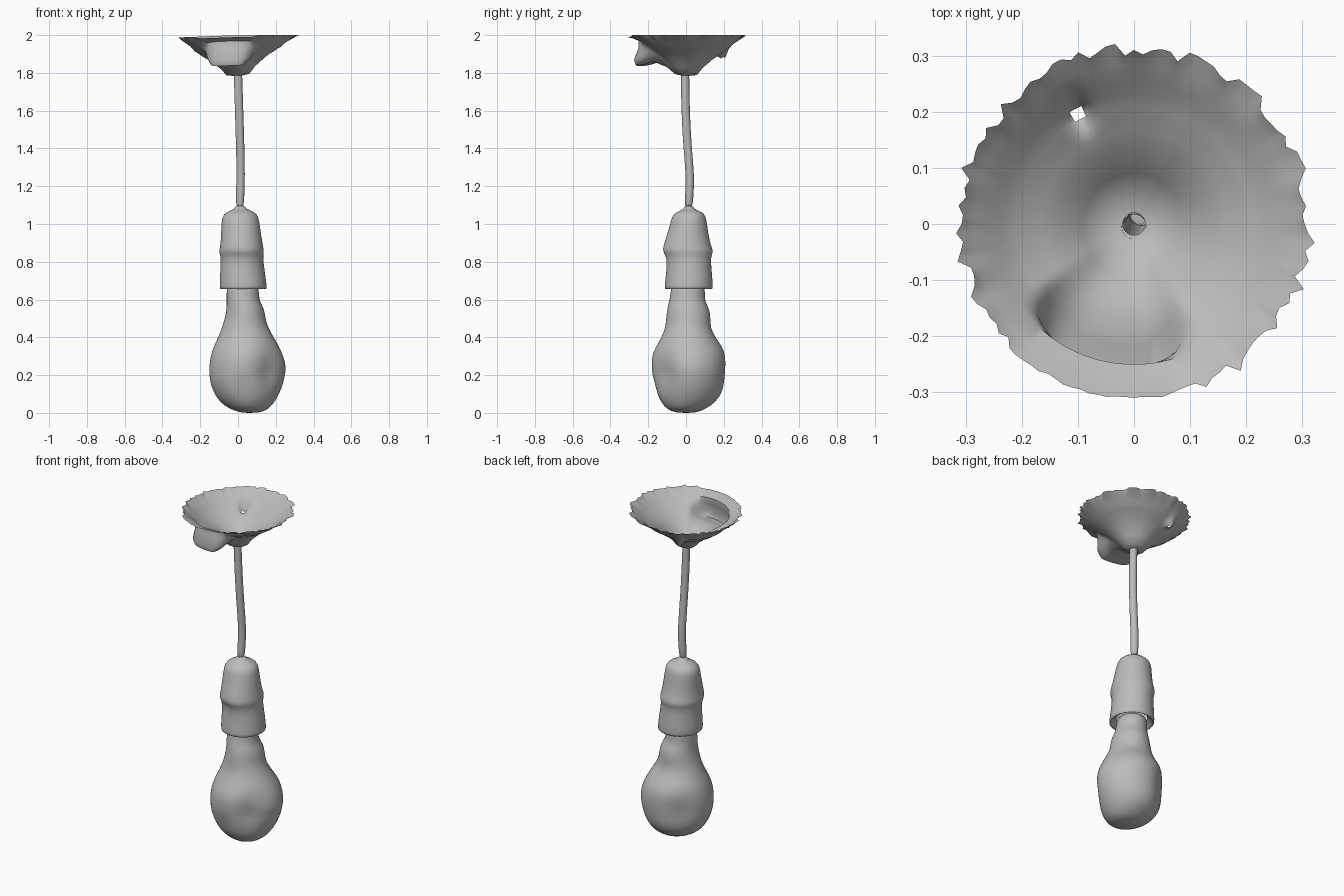
import bpy, bmesh, random
from math import sin, cos, pi, exp, radians, hypot
from mathutils import Vector

default_cube = bpy.data.objects.get("Cube")
if default_cube:
    bpy.data.objects.remove(default_cube, do_unlink=True)
random.seed(4)

# One matt grey for the whole lamp
grey = bpy.data.materials.new("matt_grey")
grey.use_nodes = True
colour = (0.5, 0.5, 0.5, 1)
grey.diffuse_color = colour
grey.node_tree.nodes["Principled BSDF"].inputs["Base Color"].default_value = colour


def make_object(name, bm, subdivisions=0):
    """Turn a bmesh into a smooth shaded object."""
    bmesh.ops.recalc_face_normals(bm, faces=bm.faces[:])
    mesh = bpy.data.meshes.new(name)
    bm.to_mesh(mesh)
    bm.free()
    mesh.materials.append(grey)
    obj = bpy.data.objects.new(name, mesh)
    bpy.context.collection.objects.link(obj)
    if subdivisions:
        modifier = obj.modifiers.new("smooth", "SUBSURF")
        modifier.levels = modifier.render_levels = subdivisions
    bpy.ops.object.select_all(action="DESELECT")
    obj.select_set(True)
    bpy.context.view_layer.objects.active = obj
    bpy.ops.object.shade_smooth_by_angle(angle=radians(50))
    return obj


def bridge(bm, rings):
    """Join neighbouring closed rings with quads."""
    for lower, upper in zip(rings, rings[1:]):
        for i in range(len(lower)):
            j = (i + 1) % len(lower)
            bm.faces.new((lower[i], lower[j], upper[j], upper[i]))


def loft(name, sections, dents=(), cap_start=True, cap_end=True, sides=40):
    """Loft ovals given in hundredths: height, left, right, front, back.
    Each dent is a centre, a reach and a depth; it pulls the skin to the axis."""
    bm = bmesh.new()
    rings = []
    for row in sections:
        z, x0, x1, y0, y1 = (value / 100 for value in row)
        axis = Vector(((x0 + x1) / 2, (y0 + y1) / 2, z))
        ring = []
        for i in range(sides):
            angle = 2 * pi * i / sides
            offset = Vector((cos(angle) * (x1 - x0) / 2, sin(angle) * (y1 - y0) / 2, 0))
            point = axis + offset
            for centre, reach, depth in dents:
                near = exp(-((point - Vector(centre)).length / reach) ** 2)
                point -= offset.normalized() * depth * near
            ring.append(bm.verts.new(point))
        rings.append(ring)
    bridge(bm, rings)
    if cap_start:
        bm.faces.new(rings[0])
    if cap_end:
        bm.faces.new(rings[-1])
    return make_object(name, bm, 1)


# Lumpy bulb with a narrow neck, flattened at front left and back right
bulb_sections = [
    (0, 3, 9, -3, 3), (0.6, 0, 13, -7, 7), (2, -4, 16, -10, 10),
    (5, -9, 19, -13, 15), (10, -12.8, 22, -16, 19.3), (16, -15, 24.5, -17.8, 20.5),
    (20, -15.4, 25.2, -18.5, 21), (24, -15.6, 26, -18.8, 21.2),
    (30, -14.7, 24.4, -18.6, 21.2), (35, -13.1, 22, -16.2, 19.5),
    (40, -10.5, 19, -13, 15.5), (45, -8.5, 16, -11, 13), (50, -7, 14.5, -10.5, 13),
    (55, -6, 14, -10, 12.5), (59, -6, 11.5, -9, 10), (63, -6, 11, -8, 10),
    (70, -6, 11, -8, 10),
]
bulb_dents = [
    ((0.19, -0.14, 0.22), 0.11, 0.042),
    ((-0.09, 0.17, 0.2), 0.11, 0.025),
    ((0.02, -0.19, 0.13), 0.05, 0.015),
]
loft("bulb", bulb_sections, bulb_dents)

# Socket sleeve with a raised band and an open, hollow lower end
socket_sections = [
    (69, -6, 11, -8, 10), (66.5, -8, 13, -9.5, 12), (65.3, -9.3, 15, -11, 13.8),
    (66.2, -9.8, 15.4, -11.5, 14.3), (75, -9.4, 14.2, -10.5, 13.7),
    (82, -9, 13.2, -10.6, 13), (84.5, -9.9, 13.6, -12, 14.2),
    (86.5, -9.9, 13.8, -12.6, 14.2), (90, -9.1, 12.8, -11.5, 12.6),
    (100, -8.8, 11.5, -8.3, 11.1), (104, -8.4, 10.8, -7.6, 10.6),
    (106.5, -6, 8.8, -5, 8.6), (107.7, -2, 4.5, -1.2, 4.5), (110, -1.4, 3.4, -0.8, 3.6),
]
loft("socket", socket_sections, [((-0.02, -0.12, 0.81), 0.05, 0.012)], cap_start=False)

# Slightly bent cord, swept from round sections
cord_path = [(108, 1, 1.3), (116, 1.1, 1.8), (125, 1.5, 2.3), (140, 1.2, 0.8),
             (160, 0.6, -0.3), (179, 0, -0.5)]
thick = 2.3
loft("cord", [(z, x - thick, x + thick, y - thick, y + thick) for z, x, y in cord_path],
     cap_end=False, sides=12)

# Ceiling canopy: thin open bowl whose front sags into an overhung pocket
bowl = [(31, 200), (28.5, 198), (25, 196), (23, 194), (21, 193), (19, 191.5),
        (16.5, 190), (14, 188), (9, 183.5), (6, 179.5), (2, 178.5)]
pocket = [(31, 199), (28.5, 198.5), (25, 197), (25.2, 193), (27.5, 187), (26.5, 184),
          (22, 184.5), (17, 186), (10, 183), (6, 179.5), (2, 178.5)]
steps = 120
bm = bmesh.new()
rings = []
for row, (plain, sagged) in enumerate(zip(bowl, pocket)):
    ring = []
    for i in range(steps):
        degrees = 360 * i / steps
        angle = radians(degrees)
        # blend to the pocket near the front, softer towards the middle
        t = min(max((40 + row - abs(degrees - 257)) / (16 + 3 * row), 0), 1)
        blend = t * t * (3 - 2 * t)
        radius, height = (Vector(plain).lerp(Vector(sagged), blend)) / 100
        if row == 0:
            # torn rim, calmer at the front
            radius += random.uniform(-0.012, 0.014) * (1 - 0.8 * blend)
        x, y = radius * cos(angle), radius * sin(angle)
        # slight tilt, and a drooping tip at the back
        height -= 0.012 * max(-x, 0) / 0.3
        height -= 0.05 * exp(-(hypot(x + 0.1, y - 0.2) / 0.022) ** 2)
        # fuller right-hand rear wall
        height -= 0.022 * max(cos(angle - 0.85 * pi), 0) * sin(pi * row / 10)
        ring.append(bm.verts.new((x, y, height)))
    rings.append(ring)
bridge(bm, rings)
# small tear beside the drooping tip
torn = [f for f in bm.faces
        if (f.calc_center_median().xy - Vector((-0.1, 0.2))).length < 0.01]
bmesh.ops.delete(bm, geom=torn, context="FACES")
make_object("canopy", bm)
